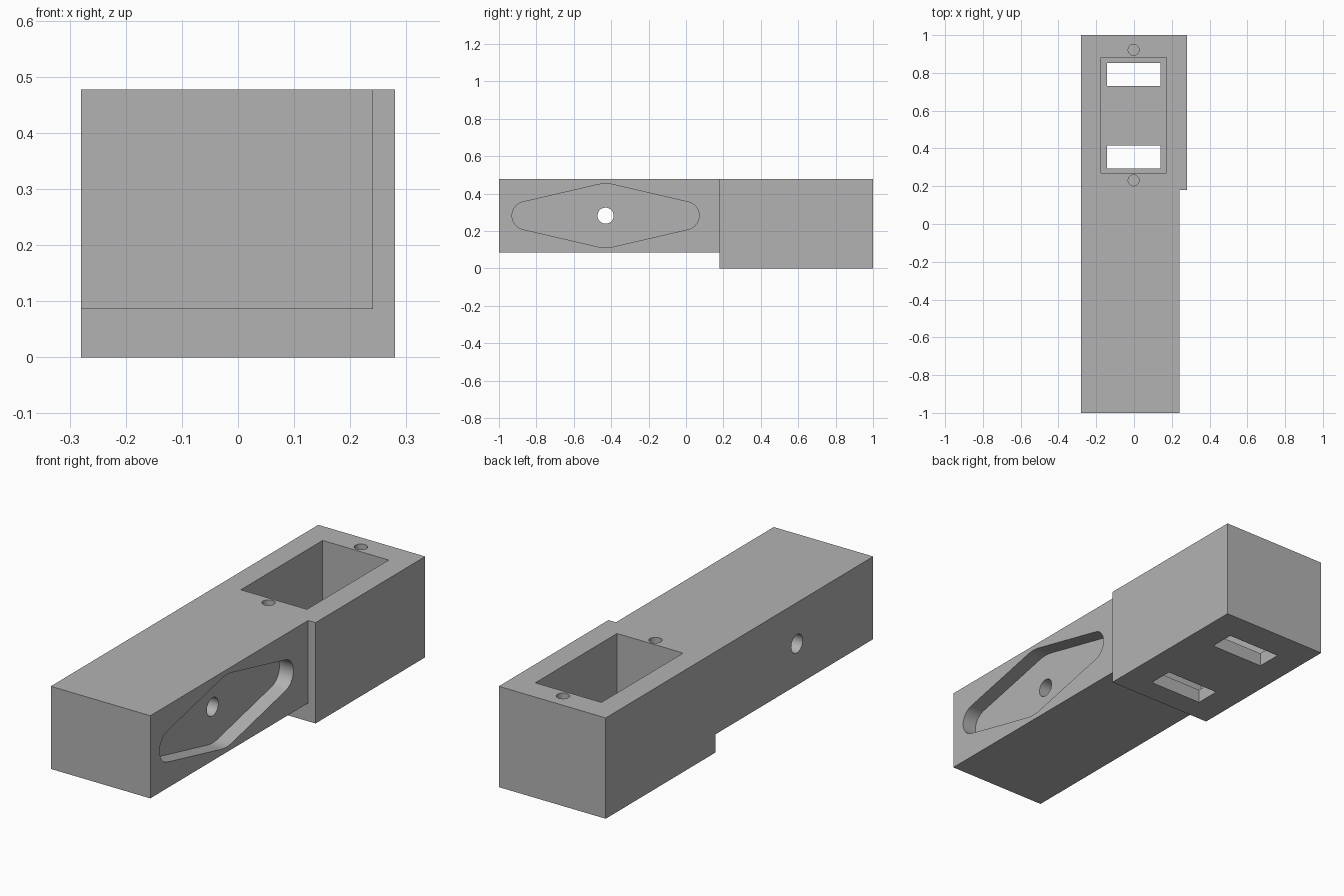
import bpy, bmesh, math
from mathutils import Vector

cube = bpy.data.objects.get("Cube")
if cube:
    bpy.data.objects.remove(cube, do_unlink=True)

grey = bpy.data.materials.new("plain grey")
grey.use_nodes = True
grey.diffuse_color = (0.45, 0.45, 0.45, 1)
grey.node_tree.nodes["Principled BSDF"].inputs["Base Color"].default_value = grey.diffuse_color


def prism(name, points, direction):
    """Extrude a closed planar outline along a direction."""
    bm = bmesh.new()
    face = bm.faces.new([bm.verts.new(p) for p in points])
    result = bmesh.ops.extrude_face_region(bm, geom=[face])
    moved = [g for g in result["geom"] if isinstance(g, bmesh.types.BMVert)]
    bmesh.ops.translate(bm, verts=moved, vec=Vector(direction))
    bmesh.ops.recalc_face_normals(bm, faces=bm.faces)
    mesh = bpy.data.meshes.new(name)
    bm.to_mesh(mesh)
    bm.free()
    obj = bpy.data.objects.new(name, mesh)
    bpy.context.collection.objects.link(obj)
    obj.data.materials.append(grey)
    return obj


def box(name, x, y, z):
    outline = [(x[0], y[0], z[0]), (x[1], y[0], z[0]), (x[1], y[1], z[0]), (x[0], y[1], z[0])]
    return prism(name, outline, (0, 0, z[1] - z[0]))


def arc(cu, cv, r, start, end, steps):
    angles = [start + (end - start) * i / steps for i in range(steps + 1)]
    return [(cu + r * math.cos(a), cv + r * math.sin(a)) for a in angles]


def circle(u, v, r, steps=48):
    return arc(u, v, r, 0, math.tau, steps)[:-1]


# Main dimensions
HALF, TOP = 0.28, 0.477
ARM_SIDE, ARM_BOTTOM, STEP = 0.241, 0.086, 0.18
HUB_Y, HUB_Z = -0.43, 0.282

body = box("bracket_body", (-HALF, HALF), (-1, 1), (0, TOP))
cutters = []

# Steps that make the arm slimmer than the block
cutters.append(box("arm_underside_cut", (-1, 1), (-2, STEP), (-1, ARM_BOTTOM)))
cutters.append(box("arm_side_cut", (ARM_SIDE, 1), (-2, STEP), (-1, 1)))

# Tapered two-ended recess: hull of a hub circle and two tip circles
HUB_R, TIP_R, REACH = 0.171, 0.075, 0.425
t = math.asin((HUB_R - TIP_R) / REACH)
q = math.pi / 2
outline = (arc(REACH, 0, TIP_R, t - q, q - t, 20)
           + arc(0, 0, HUB_R, q - t, q + t, 6)
           + arc(-REACH, 0, TIP_R, q + t, 3 * q - t, 20)
           + arc(0, 0, HUB_R, 3 * q - t, 3 * q + t, 6))
outline = [p for i, p in enumerate(outline)
           if (Vector(p) - Vector(outline[i - 1])).length > 1e-5]
cutters.append(prism("arm_recess_cut",
                     [(ARM_SIDE - 0.073, HUB_Y + u, HUB_Z + v) for u, v in outline],
                     (0.2, 0, 0)))

# Cross hole through the arm
cutters.append(prism("cross_hole_cut",
                     [(-1, u, v) for u, v in circle(HUB_Y, HUB_Z, 0.043)], (2, 0, 0)))

# Open pocket with two windows through its floor
cutters.append(box("pocket_cut", (-0.174, 0.172), (0.27, 0.881), (0.065, 1)))
for low, high in ((0.294, 0.416), (0.731, 0.853)):
    cutters.append(box("window_cut", (-0.142, 0.14), (low, high), (-1, 0.2)))

# Blind screw holes at both ends of the pocket
for y in (0.231, 0.922):
    cutters.append(prism("screw_hole_cut",
                         [(u, v, TOP - 0.2) for u, v in circle(-0.002, y, 0.029, 32)],
                         (0, 0, 0.5)))

# Carve the body and discard the cutters
bpy.context.view_layer.objects.active = body
for cutter in cutters:
    mod = body.modifiers.new(cutter.name, "BOOLEAN")
    mod.operation, mod.solver, mod.object = "DIFFERENCE", "EXACT", cutter
    bpy.ops.object.modifier_apply(modifier=mod.name)
    bpy.data.objects.remove(cutter, do_unlink=True)

# Smooth the round walls, keep the edges sharp
bpy.ops.object.select_all(action="DESELECT")
body.select_set(True)
bpy.ops.object.shade_smooth_by_angle(angle=math.radians(25))
